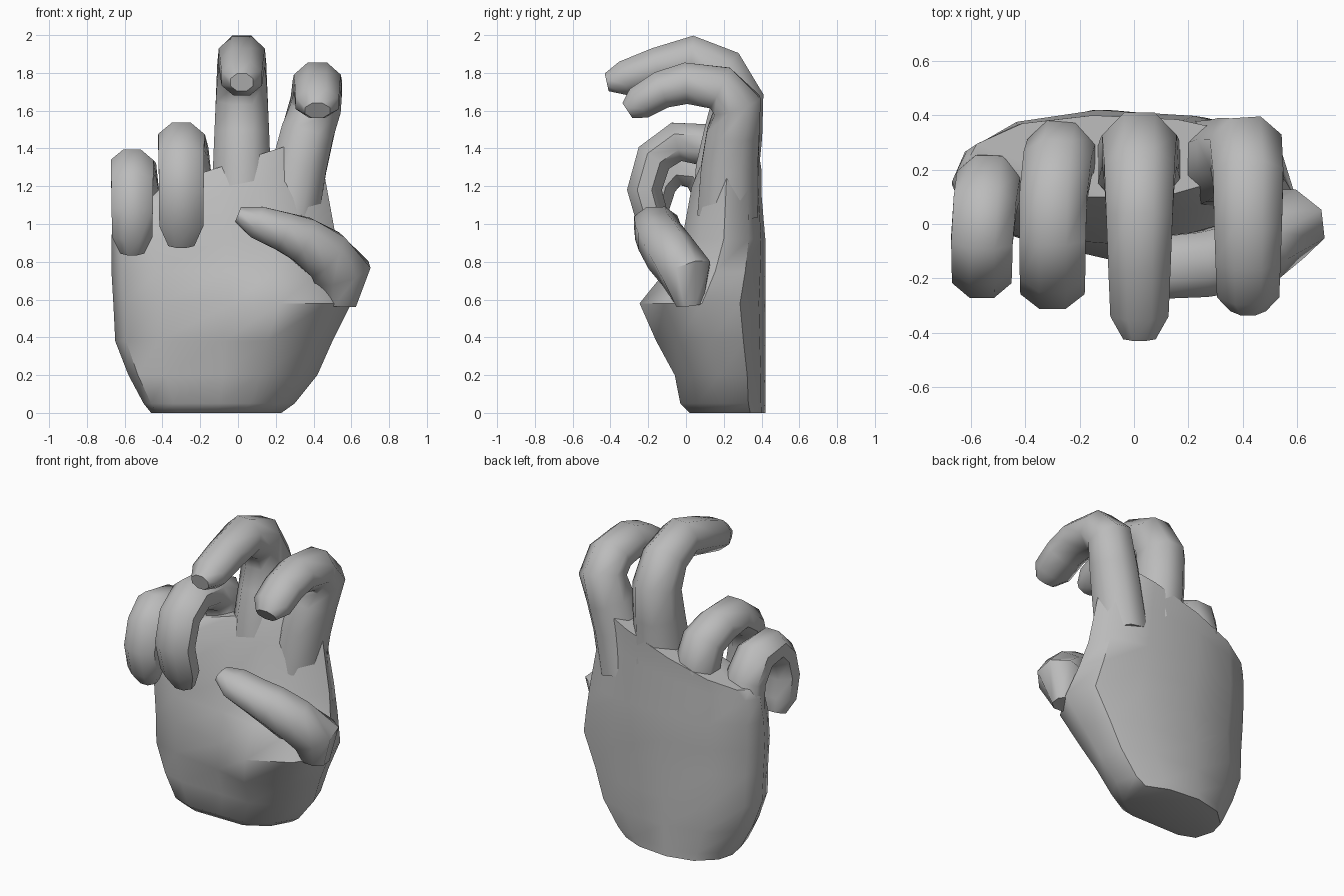
import bpy, bmesh, math
from mathutils import Vector

cube = bpy.data.objects.get("Cube")
if cube:
    bpy.data.objects.remove(cube)

grey = bpy.data.materials.new("plain grey")
grey.use_nodes = True
grey.diffuse_color = (0.5, 0.5, 0.5, 1)
grey.node_tree.nodes["Principled BSDF"].inputs["Base Color"].default_value = grey.diffuse_color


def mix(a, b, t):
    return a + (b - a) * t


def loft(name, rings):
    """Skin a list of equal-length rings and cap both ends."""
    bm = bmesh.new()
    loops = [[bm.verts.new(point) for point in ring] for ring in rings]
    count = len(loops[0])
    for lower, upper in zip(loops, loops[1:]):
        for i in range(count):
            j = (i + 1) % count
            bm.faces.new((lower[i], lower[j], upper[j], upper[i]))
    bm.faces.new(loops[0])
    bm.faces.new(loops[-1])
    bmesh.ops.recalc_face_normals(bm, faces=bm.faces)
    mesh = bpy.data.meshes.new(name)
    bm.to_mesh(mesh)
    bm.free()
    mesh.materials.append(grey)
    obj = bpy.data.objects.new(name, mesh)
    bpy.context.collection.objects.link(obj)
    bpy.ops.object.select_all(action='DESELECT')
    obj.select_set(True)
    bpy.context.view_layer.objects.active = obj
    bpy.ops.object.shade_smooth_by_angle(angle=math.radians(50))


def digit(name, side, path, width, thickness, root_scale=1):
    """Sweep a tapering octagon along a path; width and thickness are (root, tip)."""
    points = [Vector(p) for p in path]
    last = len(points) - 1
    rings = []
    for i, point in enumerate(points):
        before = point - points[i - 1] if i else Vector()
        after = points[i + 1] - point if i < last else Vector()
        tangent = (before.normalized() + after.normalized()).normalized()
        across = Vector(side)
        across = (across - tangent * across.dot(tangent)).normalized()
        up = tangent.cross(across)
        scale = root_scale if i == 0 else 0.6 if i == last else 1
        across *= mix(*width, i / last) * scale
        up *= mix(*thickness, i / last) * scale
        ring = []
        for k in range(8):
            angle = math.pi * (k + 0.5) / 4
            ring.append(point + (across * math.cos(angle) + up * math.sin(angle)) * 1.08)
        rings.append(ring)
    loft(name, rings)


def finger(name, x_root, x_tip, profile, width, thickness):
    """A finger bending in the y-z plane, leaning sideways near its root."""
    last = len(profile) - 1
    path = [(mix(x_root, x_tip, min(1, 2.5 * i / last)), y, z)
            for i, (y, z) in enumerate(profile)]
    digit(name, (1, 0, 0), path, width, thickness)


# Palm: outline across the hand, u from right to left, v from front to back
OUTLINE = [(0, .4), (.05, .1), (.2, 0), (.5, 0), (.7, 0), (.9, .2),
           (1, .5), (.95, .8), (.75, .95), (.45, 1), (.2, .9), (.04, .65)]
# Height, right edge, left edge, front of the thumb mound
SECTIONS = [(0, -.46, .23, .02), (.05, -.5, .3, -.03), (.2, -.58, .42, -.06),
            (.38, -.65, .5, -.16), (.58, -.66, .6, -.25), (.75, -.67, .56, -.11),
            (.92, -.67, .52, -.02), (1.16, -.66, .46, .03), (1.3, -.62, .42, .1)]
palm = []
for height, right, left, mound in SECTIONS:
    heel = max(mound, -.04)
    back = .42 if height < 1 else .4
    tilt = 1.1 * max(0, height - 1)
    ring = []
    for u, v in OUTLINE:
        front = mix(heel, mound, min(1, 2 * u * u))
        ring.append((mix(right, left, u), mix(front, back, v), height + tilt * (u - .5)))
    palm.append(ring)
loft("palm", palm)

# Raised fingers, rooted inside the palm
finger("middle_finger", .02, .02,
       [(.21, 1.05), (.22, 1.3), (.25, 1.48), (.27, 1.66), (.19, 1.81),
        (.03, 1.88), (-.15, 1.83), (-.33, 1.77), (-.42, 1.75)], (.16, .1), (.18, .08))
finger("index_finger", .28, .42,
       [(.22, 1.05), (.23, 1.3), (.25, 1.48), (.27, 1.63), (.18, 1.72),
        (0, 1.745), (-.13, 1.71), (-.25, 1.64), (-.31, 1.6)], (.15, .11), (.16, .08))

# Curled fingers
finger("ring_finger", -.25, -.3,
       [(.22, 1), (.26, 1.22), (.22, 1.36), (.1, 1.42), (-.05, 1.435),
        (-.17, 1.35), (-.22, 1.18), (-.17, 1), (-.13, .89)], (.13, .115), (.13, .08))
finger("little_finger", -.52, -.56,
       [(.16, .9), (.15, 1.15), (.07, 1.28), (-.06, 1.3),
        (-.14, 1.22), (-.18, 1.08), (-.15, .94), (-.12, .85)], (.12, .105), (.11, .085))

# Thumb folded across the palm
digit("thumb", (0, 1, 0),
      [(.54, .02, .57), (.55, 0, .74), (.46, -.08, .84), (.34, -.13, .92),
       (.24, -.15, .96), (.1, -.16, 1.01), (0, -.16, 1.05)], (.14, .11), (.17, .07), .5)
